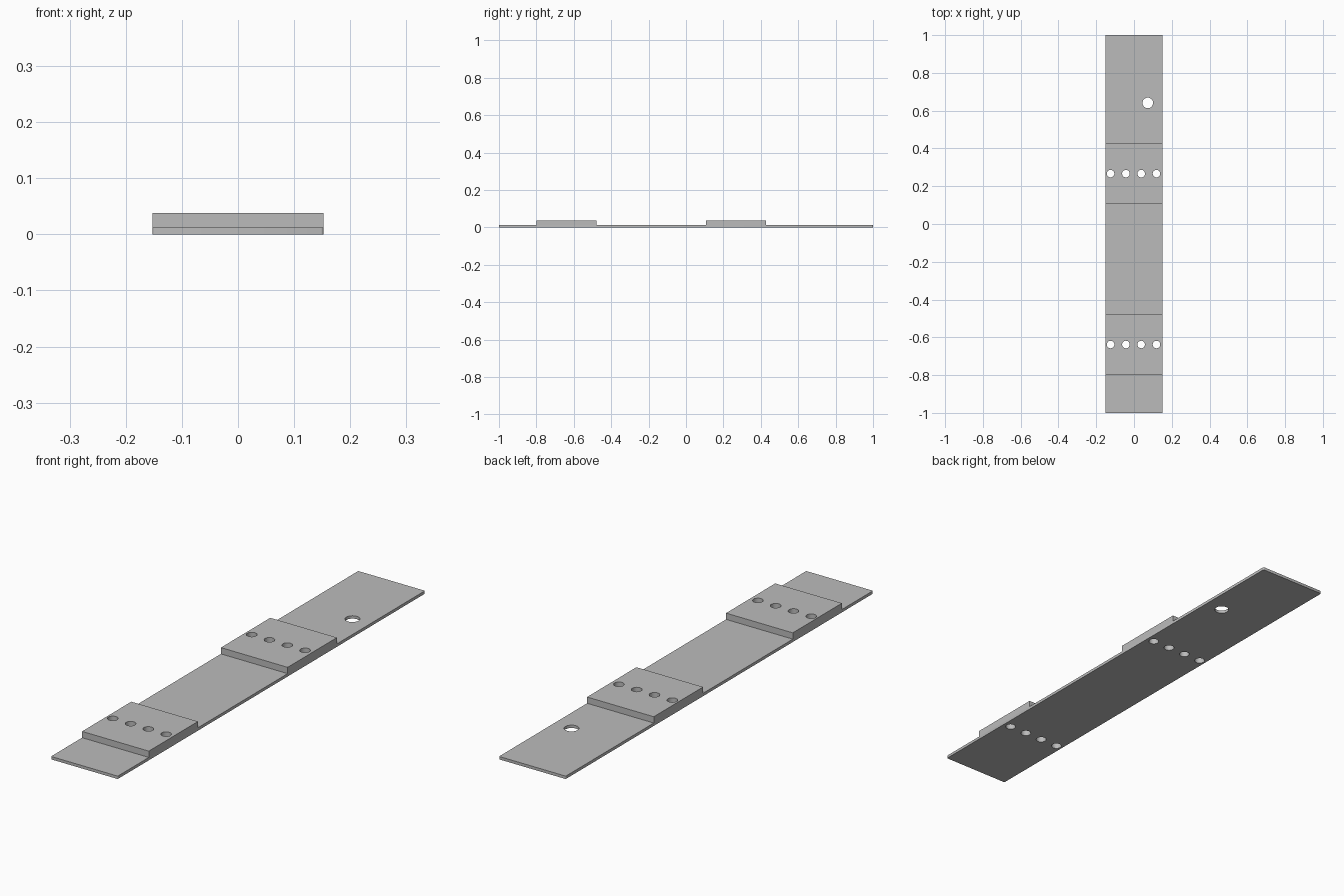
import bpy
import bmesh
from mathutils import Matrix, Vector

default = bpy.data.objects.get("Cube")
if default:
    bpy.data.objects.remove(default, do_unlink=True)

HALF_WIDTH = 0.152
PLATE_TOP, PAD_TOP = 0.012, 0.038
PADS = {"front_pad": (-0.798, -0.478), "rear_pad": (0.106, 0.427)}
HOLE_XS = [-0.124 + 0.081 * i for i in range(4)]

grey = bpy.data.materials.new("plain grey")
grey.use_nodes = True
colour = (0.5, 0.5, 0.5, 1)
grey.diffuse_color = colour
grey.node_tree.nodes["Principled BSDF"].inputs["Base Color"].default_value = colour


def finish(name, bm):
    mesh = bpy.data.meshes.new(name)
    bm.to_mesh(mesh)
    bm.free()
    mesh.materials.append(grey)
    obj = bpy.data.objects.new(name, mesh)
    bpy.context.collection.objects.link(obj)
    return obj


def slab(name, y0, y1, z0, z1, corner=0):
    bm = bmesh.new()
    size = Vector((2 * HALF_WIDTH, y1 - y0, z1 - z0))
    centre = Vector((0, (y0 + y1) / 2, (z0 + z1) / 2))
    bmesh.ops.create_cube(bm, size=1, matrix=Matrix.Translation(centre) @ Matrix.Diagonal(size.to_4d()))
    if corner:
        # Ease the upright corner edges
        upright = [e for e in bm.edges if abs(e.verts[0].co.z - e.verts[1].co.z) > 0.001]
        bmesh.ops.bevel(bm, geom=upright, offset=corner, segments=3, profile=0.5, affect="EDGES")
    return finish(name, bm)


# Drill positions: a row of four in each pad, one larger hole near the back
holes = [(x, (y0 + y1) / 2, 0.020) for y0, y1 in PADS.values() for x in HOLE_XS]
holes.append((0.073, 0.641, 0.028))
bm = bmesh.new()
for x, y, r in holes:
    bmesh.ops.create_cone(bm, cap_ends=True, segments=32, radius1=r, radius2=r, depth=0.2,
                          matrix=Matrix.Translation((x, y, 0)))
drill = finish("hole_cutter", bm)
drill.hide_render = True

# Long base plate and the two raised pads
parts = [slab("base_plate", -1, 1, 0, PLATE_TOP, corner=0.004)]
parts += [slab(name, y0, y1, PLATE_TOP, PAD_TOP) for name, (y0, y1) in PADS.items()]

# Cut the holes and keep crisp edges with smooth bores
for part in parts:
    cut = part.modifiers.new("holes", "BOOLEAN")
    cut.object = drill
    cut.solver = "EXACT"
    bpy.ops.object.select_all(action="DESELECT")
    part.select_set(True)
    bpy.context.view_layer.objects.active = part
    bpy.ops.object.modifier_apply(modifier=cut.name)
    bpy.ops.object.shade_smooth_by_angle(angle=0.6)
bpy.data.objects.remove(drill, do_unlink=True)
